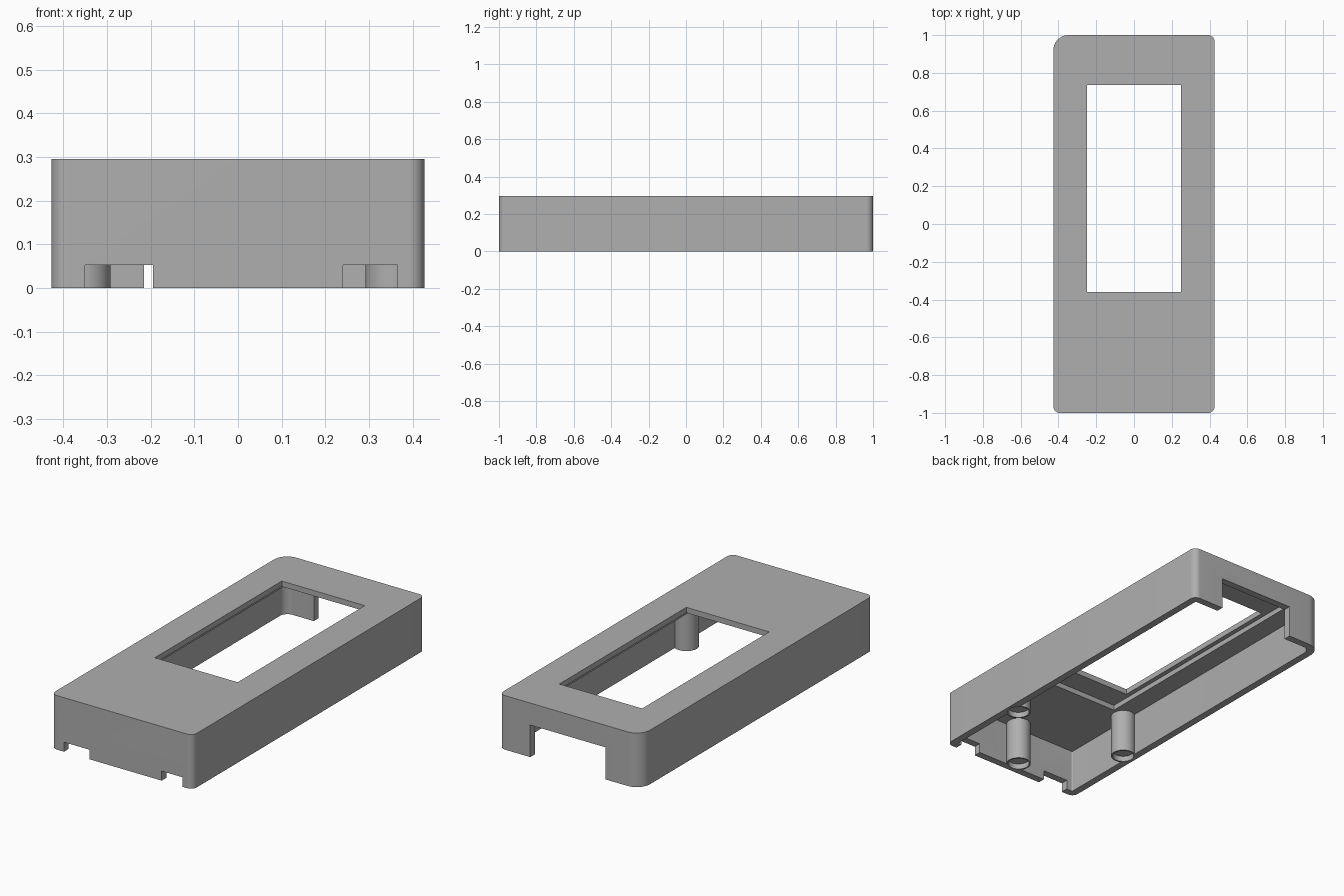
import bpy, bmesh, math

cube = bpy.data.objects.get("Cube")
if cube:
    bpy.data.objects.remove(cube, do_unlink=True)

grey = bpy.data.materials.new("matte_grey")
grey.use_nodes = True
grey.diffuse_color = (0.43, 0.43, 0.43, 1)
grey.node_tree.nodes["Principled BSDF"].inputs["Base Color"].default_value = (0.43, 0.43, 0.43, 1)


def prism(name, outline, z0, z1):
    """Extrude a closed 2D outline from z0 to z1."""
    bm = bmesh.new()
    face = bm.faces.new([bm.verts.new((x, y, z0)) for x, y in outline])
    top = bmesh.ops.extrude_face_region(bm, geom=[face])["geom"]
    for v in top:
        if isinstance(v, bmesh.types.BMVert):
            v.co.z = z1
    bmesh.ops.recalc_face_normals(bm, faces=bm.faces)
    mesh = bpy.data.meshes.new(name)
    bm.to_mesh(mesh)
    bm.free()
    mesh.materials.append(grey)
    obj = bpy.data.objects.new(name, mesh)
    bpy.context.collection.objects.link(obj)
    return obj


def rounded(hx, hy, small, big, steps=10):
    """Rounded rectangle whose back corner on the -x side is larger."""
    pts = []
    corners = [(1, 1, small), (-1, 1, big), (-1, -1, small), (1, -1, small)]
    for i, (sx, sy, r) in enumerate(corners):
        for k in range(steps + 1):
            a = math.pi / 2 * (i + k / steps)
            pts.append((sx * (hx - r) + r * math.cos(a), sy * (hy - r) + r * math.sin(a)))
    return pts


def box(name, x0, x1, y0, y1, z0, z1):
    return prism(name, [(x0, y0), (x1, y0), (x1, y1), (x0, y1)], z0, z1)


def cylinder(name, x, y, r, z0, z1, n=40):
    ring = [(x + r * math.cos(math.tau * k / n), y + r * math.sin(math.tau * k / n)) for k in range(n)]
    return prism(name, ring, z0, z1)


def combine(target, tool, operation):
    """Apply a boolean and remove the tool object."""
    tool.hide_render = True
    mod = target.modifiers.new("bool", "BOOLEAN")
    mod.object, mod.operation, mod.solver = tool, operation, "EXACT"
    bpy.context.view_layer.update()
    graph = bpy.context.evaluated_depsgraph_get()
    mesh = bpy.data.meshes.new_from_object(target.evaluated_get(graph))
    target.modifiers.clear()
    target.data = mesh
    bpy.data.objects.remove(tool, do_unlink=True)


# Case shell, hollow from below
wall, ceiling = 0.04, 0.237
case = prism("case_shell", rounded(0.427, 1.0, 0.035, 0.08), 0, 0.295)
combine(case, prism("cavity", rounded(0.427 - wall, 1 - wall, 0.006, 0.045), -0.1, ceiling), "DIFFERENCE")

# Screen recess, screen window, back opening and front notches
cuts = [
    ("screen_recess", -0.275, 0.275, -0.49, 0.89, 0.1, 0.265),
    ("screen_window", -0.25, 0.25, -0.36, 0.735, 0.1, 0.4),
    ("back_opening", -0.215, 0.24, 0.93, 1.1, -0.1, 0.175),
    ("front_notch_right", -0.35, -0.195, -1.1, -0.945, -0.1, 0.052),
    ("front_notch_left", 0.24, 0.365, -1.1, -0.945, -0.1, 0.052),
]
for cut in cuts:
    combine(case, box(*cut), "DIFFERENCE")

# Screw posts with shallow sockets in their ends
posts = [(-0.355, -0.51), (0.355, -0.51), (0.01, -0.92)]
for x, y in posts:
    combine(case, cylinder("post", x, y, 0.063, 0, 0.25), "UNION")
for x, y in posts:
    combine(case, cylinder("socket", x, y, 0.055, -0.1, 0.03), "DIFFERENCE")

# Smooth the round corners and posts, keep edges crisp
case.data.materials.clear()
case.data.materials.append(grey)
bpy.ops.object.select_all(action="DESELECT")
case.select_set(True)
bpy.context.view_layer.objects.active = case
bpy.ops.object.shade_smooth_by_angle(angle=math.radians(30))
